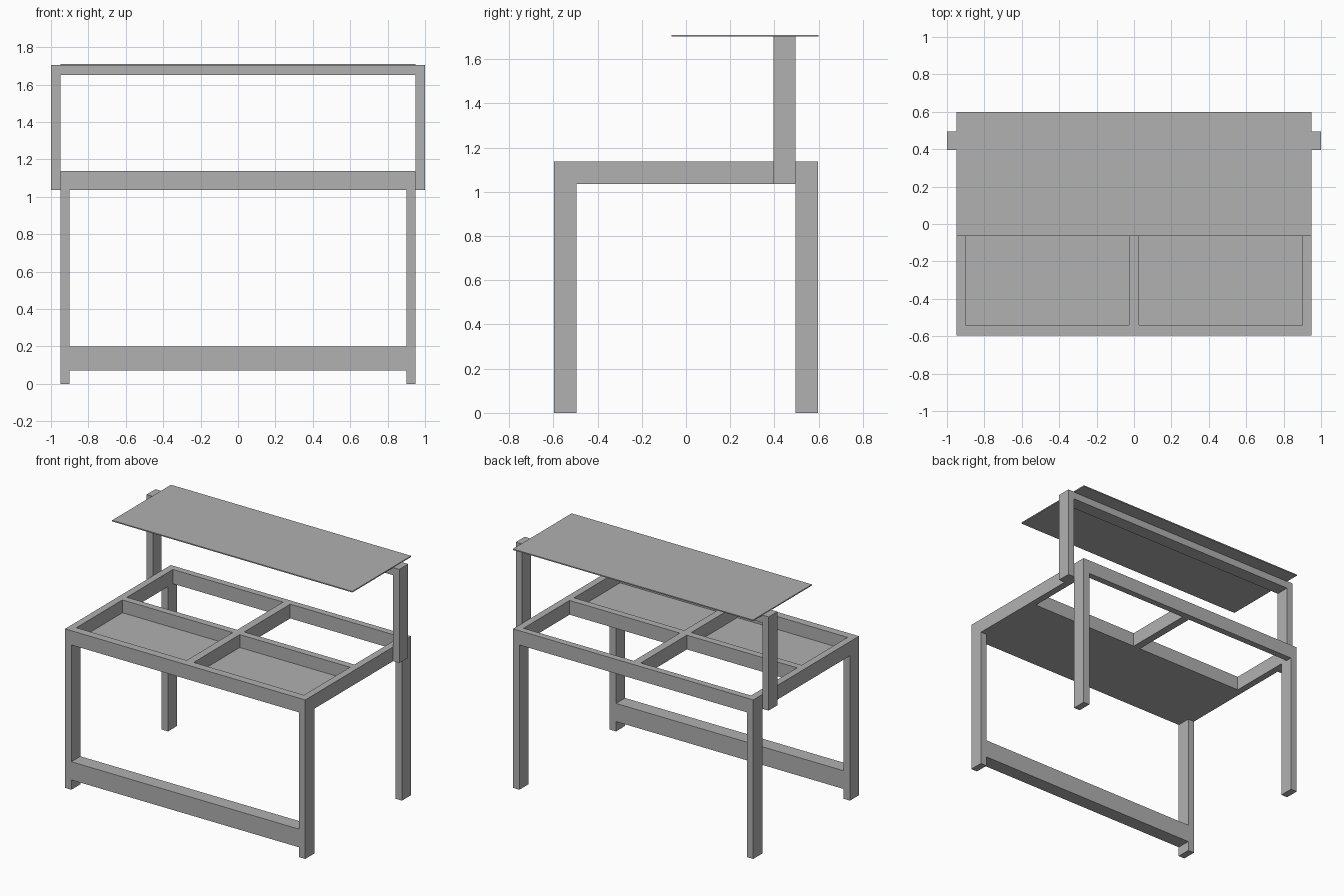
import bpy

cube = bpy.data.objects.get("Cube")
if cube:
    bpy.data.objects.remove(cube, do_unlink=True)

grey = bpy.data.materials.new("plain grey")
grey.use_nodes = True
COLOUR = (0.44, 0.44, 0.44, 1)
grey.diffuse_color = COLOUR
grey.node_tree.nodes["Principled BSDF"].inputs["Base Color"].default_value = COLOUR


def box(name, x, y, z):
    """Flat-sided box spanning the given (low, high) ranges."""
    spans = (x, y, z)
    bpy.ops.mesh.primitive_cube_add(size=1, location=[sum(s) / 2 for s in spans])
    obj = bpy.context.object
    obj.name = name
    obj.scale = [s[1] - s[0] for s in spans]
    bpy.ops.object.transform_apply(location=False, rotation=False, scale=True)
    obj.data.materials.append(grey)
    return obj


def pair(name, x, y, z):
    """The same box on the left (+x) and the right (-x)."""
    box("left_" + name, x, y, z)
    box("right_" + name, (-x[1], -x[0]), y, z)


INNER, OUTER, POST = 0.90, 0.95, 1.0    # leg faces and outer post face
DEPTH = 0.597                           # half depth of the table
UNDER, TOP = 1.035, 1.137               # frame height range
CENTRE = 0.028                          # half width of the middle divider
across = (-INNER, INNER)
frame = (UNDER, TOP)

# Legs and side rails
pair("front_leg", (INNER, OUTER), (-DEPTH, -0.495), (0, UNDER))
pair("back_leg", (INNER, OUTER), (0.495, DEPTH), (0, UNDER))
pair("side_rail", (INNER, OUTER), (-DEPTH, DEPTH), frame)

# Table frame
box("front_rail", across, (-DEPTH, -0.54), frame)
box("back_rail", across, (0.55, DEPTH), frame)
box("cross_rail", across, (-0.02, 0.03), frame)
box("front_divider", (-CENTRE, CENTRE), (-0.54, -0.02), frame)
box("back_divider", (-CENTRE, CENTRE), (0.03, 0.55), frame)

# Tray floors in the front half
pair("tray_floor", (CENTRE, INNER), (-0.54, -0.02), (UNDER, UNDER + 0.01))

# Low stretcher between the front legs
box("front_stretcher", across, (-DEPTH, -0.495), (0.07, 0.2))

# Raised shelf on two outside posts
pair("shelf_post", (OUTER, POST), (0.395, 0.495), (UNDER, 1.705))
box("shelf_rail", (-OUTER, OUTER), (0.395, 0.495), (1.65, 1.702))
box("shelf_panel", (-OUTER, OUTER), (-0.065, 0.6), (1.702, 1.71))
